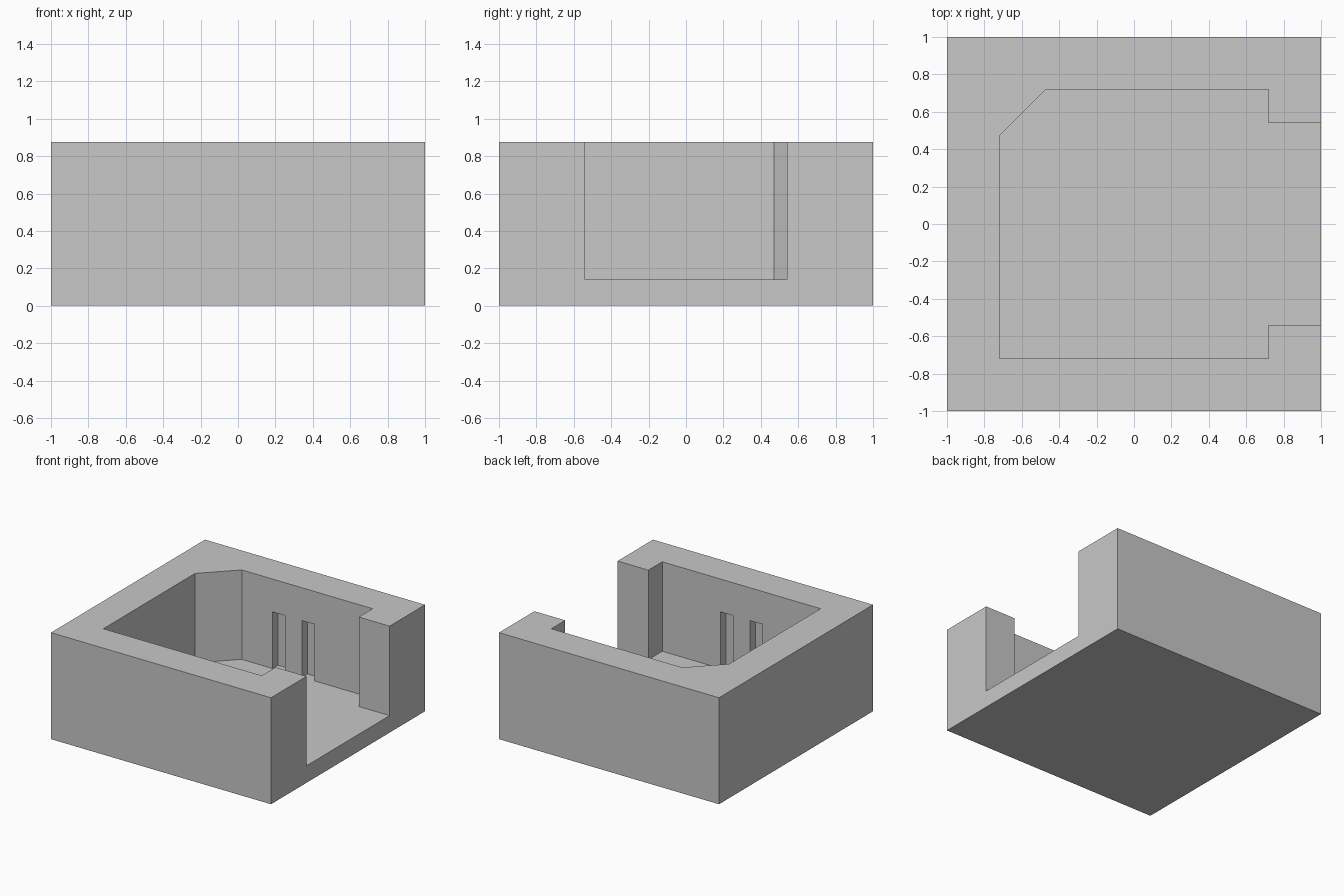
import bpy
import bmesh

cube = bpy.data.objects.get("Cube")
if cube:
    bpy.data.objects.remove(cube, do_unlink=True)

HEIGHT, FLOOR = 0.875, 0.14
INNER, DOOR, CHAMFER = 0.72, 0.54, 0.47
SLOT_TOP, SLOT_DEPTH = 0.605, 0.07

grey = bpy.data.materials.new("plain grey")
grey.use_nodes = True
colour = (0.58, 0.58, 0.58, 1)
grey.diffuse_color = colour
grey.node_tree.nodes["Principled BSDF"].inputs["Base Color"].default_value = colour


def prism(name, outline, bottom, top):
    """Extrude an xy outline from bottom to top."""
    bm = bmesh.new()
    base = bm.faces.new([bm.verts.new((x, y, bottom)) for x, y in outline])
    up = bmesh.ops.extrude_face_region(bm, geom=[base])["geom"]
    moved = [v for v in up if isinstance(v, bmesh.types.BMVert)]
    bmesh.ops.translate(bm, verts=moved, vec=(0, 0, top - bottom))
    bmesh.ops.recalc_face_normals(bm, faces=bm.faces)
    mesh = bpy.data.meshes.new(name)
    bm.to_mesh(mesh)
    bm.free()
    mesh.materials.append(grey)
    obj = bpy.data.objects.new(name, mesh)
    bpy.context.collection.objects.link(obj)
    return obj


def rectangle(x0, x1, y0, y1):
    return [(x0, y0), (x1, y0), (x1, y1), (x0, y1)]


def cut(target, cutter):
    """Subtract the cutter, then discard it."""
    cutter.hide_render = True
    mod = target.modifiers.new("cut", "BOOLEAN")
    mod.operation = "DIFFERENCE"
    mod.solver = "EXACT"
    mod.object = cutter
    bpy.context.view_layer.objects.active = target
    bpy.ops.object.modifier_apply(modifier=mod.name)
    bpy.data.objects.remove(cutter, do_unlink=True)


# Solid housing block
housing = prism("housing", rectangle(-1, 1, -1, 1), 0, HEIGHT)

# Pocket with one chamfered corner and a wide side opening
pocket = [(-INNER, -INNER), (INNER, -INNER), (INNER, -DOOR), (1.2, -DOOR),
          (1.2, DOOR), (INNER, DOOR), (INNER, INNER), (-CHAMFER, INNER),
          (-INNER, CHAMFER)]
cut(housing, prism("pocket_cutter", pocket, FLOOR, HEIGHT + 0.2))

# Pairs of upright slots in the front and back inner walls
for side in (-1, 1):
    for centre in (-0.135, 0.135):
        ys = sorted((side * (INNER - 0.1), side * (INNER + SLOT_DEPTH)))
        outline = rectangle(centre - 0.056, centre + 0.056, *ys)
        cut(housing, prism("slot_cutter", outline, FLOOR, SLOT_TOP))
